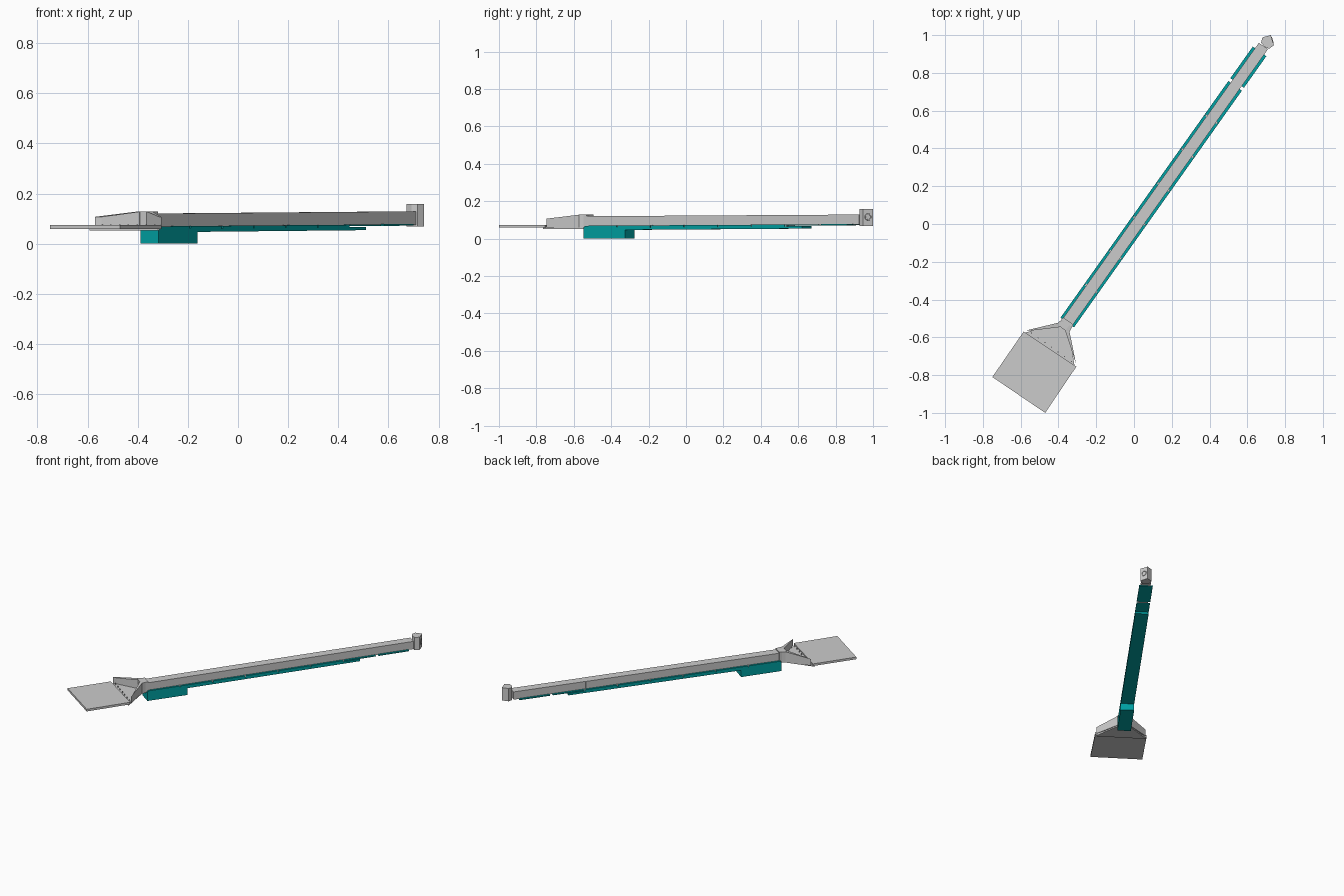
import bpy, bmesh, math
from mathutils import Vector, Matrix

if "Cube" in bpy.data.objects:
    bpy.data.objects.remove(bpy.data.objects["Cube"])

ANG = math.radians(54.65)
U = Vector((math.cos(ANG), math.sin(ANG), 0))     # along the arm
V = Vector((-U.y, U.x, 0))                        # across the arm
MID = -0.0135                                     # arm centre line offset

teal = bpy.data.materials.new("teal")
teal.diffuse_color = (0.0, 0.36, 0.37, 1)
teal.use_nodes = True
teal.node_tree.nodes["Principled BSDF"].inputs["Base Color"].default_value = teal.diffuse_color


def prism(name, outline, bottom, top, mat=None, local=True):
    """Closed prism from a plan outline; bottom/top are one height or one per point."""
    n = len(outline)
    lo = bottom if isinstance(bottom, (list, tuple)) else [bottom] * n
    hi = top if isinstance(top, (list, tuple)) else [top] * n
    bm = bmesh.new()
    plan = [U * a + V * b if local else Vector((a, b, 0)) for a, b in outline]
    b = [bm.verts.new((p.x, p.y, z)) for p, z in zip(plan, lo)]
    t = [bm.verts.new((p.x, p.y, z)) for p, z in zip(plan, hi)]
    bm.faces.new(b)
    bm.faces.new(t)
    for i in range(n):
        j = (i + 1) % n
        bm.faces.new((b[i], b[j], t[j], t[i]))
    bmesh.ops.recalc_face_normals(bm, faces=bm.faces)
    me = bpy.data.meshes.new(name)
    bm.to_mesh(me)
    bm.free()
    ob = bpy.data.objects.new(name, me)
    bpy.context.collection.objects.link(ob)
    if mat:
        me.materials.append(mat)
    return ob


def bar(name, s0, s1, half, z0, z1, mat=None, mid=MID):
    """Bar along the arm; z0 and z1 are (bottom, top) at its two ends."""
    return prism(name, [(s0, mid - half), (s1, mid - half), (s1, mid + half), (s0, mid + half)],
                 [z0[0], z1[0], z1[0], z0[0]], [z0[1], z1[1], z1[1], z0[1]], mat)


def rise(s):
    """Slight upward slope of the arm."""
    return 0.005 * (s + 0.63)


# Grey arm in three joined sections
cuts = [-0.655, 0.017, 0.68, 1.165]
for i, (a, b) in enumerate(zip(cuts, cuts[1:])):
    h = 0.031 - 0.0008 * i
    bar(f"arm_section_{i + 1}", a, b, h, (0.066 + rise(a), 0.12 + rise(a)),
        (0.066 + rise(b), 0.12 + rise(b)))

# Teal rail plate, broken by narrow gaps, with small clips at the breaks
breaks = [-0.41 + 0.22 * k for k in range(6)]
edges = [-0.63] + breaks + [0.91]
for i, (a, b) in enumerate(zip(edges, edges[1:])):
    a2, b2 = a + 0.004, b - 0.004
    bar(f"rail_plate_{i + 1}", a2, b2, 0.044, (0.058 + rise(a), 0.069 + rise(a)) if b < 0.8 else (0.063 + rise(a), 0.069 + rise(a)),
        (0.058 + rise(b), 0.069 + rise(b)) if b < 0.8 else (0.063 + rise(b), 0.069 + rise(b)), teal)
bar("rail_plate_end", 0.925, 1.13, 0.044, (0.071, 0.0775), (0.072, 0.078), teal)
for i, s in enumerate(breaks):
    bar(f"rail_clip_{i + 1}", s - 0.006, s + 0.006, 0.038,
        (0.057 + rise(s), 0.07 + rise(s)), (0.057 + rise(s), 0.07 + rise(s)))

# Teal lower runner and the battery-like block under the arm
bar("lower_runner", -0.37, 0.80, 0.0438, (0.047, 0.060), (0.054, 0.067), teal)
bar("under_block", -0.63, -0.36, 0.044, (0, 0.062), (0, 0.063), teal)

# Flat front plate
plate = [(-1.0946, 0.143), (-1.0875, -0.195), (-0.792, -0.188), (-0.803, 0.147)]
prism("front_plate", plate, 0.059, 0.074)

# Tapered floor linking plate and arm
prism("bracket_floor", [(-0.815, 0.147), (-0.805, -0.188), (-0.664, -0.05), (-0.635, -0.044),
                        (-0.635, 0.017), (-0.66, 0.024)], 0.052, 0.066)

# Two sloping side walls of the bracket
prism("bracket_wall_left", [(-0.79, 0.140), (-0.775, 0.117), (-0.672, 0.004), (-0.635, 0.004),
                            (-0.635, 0.020), (-0.66, 0.026)][::-1], 0.06,
      [0.108, 0.108, 0.128, 0.128, 0.128, 0.128][::-1] and [0.128, 0.128, 0.128, 0.128, 0.107, 0.107])
prism("bracket_wall_right", [(-0.785, -0.182), (-0.768, -0.160), (-0.672, -0.030), (-0.635, -0.030),
                             (-0.635, -0.047), (-0.664, -0.053)], 0.06,
      [0.107, 0.107, 0.128, 0.128, 0.128, 0.128])
bar("bracket_collar", -0.67, -0.62, 0.034, (0.06, 0.128), (0.06, 0.128))

# Row of rivets where plate and bracket meet
for i in range(7):
    t = -0.15 + 0.043 * i
    p = U * -0.785 + V * t
    bpy.ops.mesh.primitive_cylinder_add(vertices=8, radius=0.003, depth=0.012,
                                        location=(p.x, p.y, 0.07))
    bpy.context.object.name = f"plate_rivet_{i + 1}"

# Turned end block with a round socket ring
prism("end_block", [(0.673, 0.960), (0.680, 0.988), (0.724, 1.0), (0.741, 0.947),
                    (0.716, 0.928), (0.692, 0.937)], 0.069, 0.158, local=False)
face_dir = Vector((0.053, 0.017, 0)).normalized()
bpy.ops.mesh.primitive_torus_add(major_segments=16, minor_segments=6, major_radius=0.016,
                                 minor_radius=0.003, location=(0.7325, 0.9735, 0.116),
                                 rotation=face_dir.to_track_quat('Z', 'Y').to_euler())
bpy.context.object.name = "end_socket_ring"
